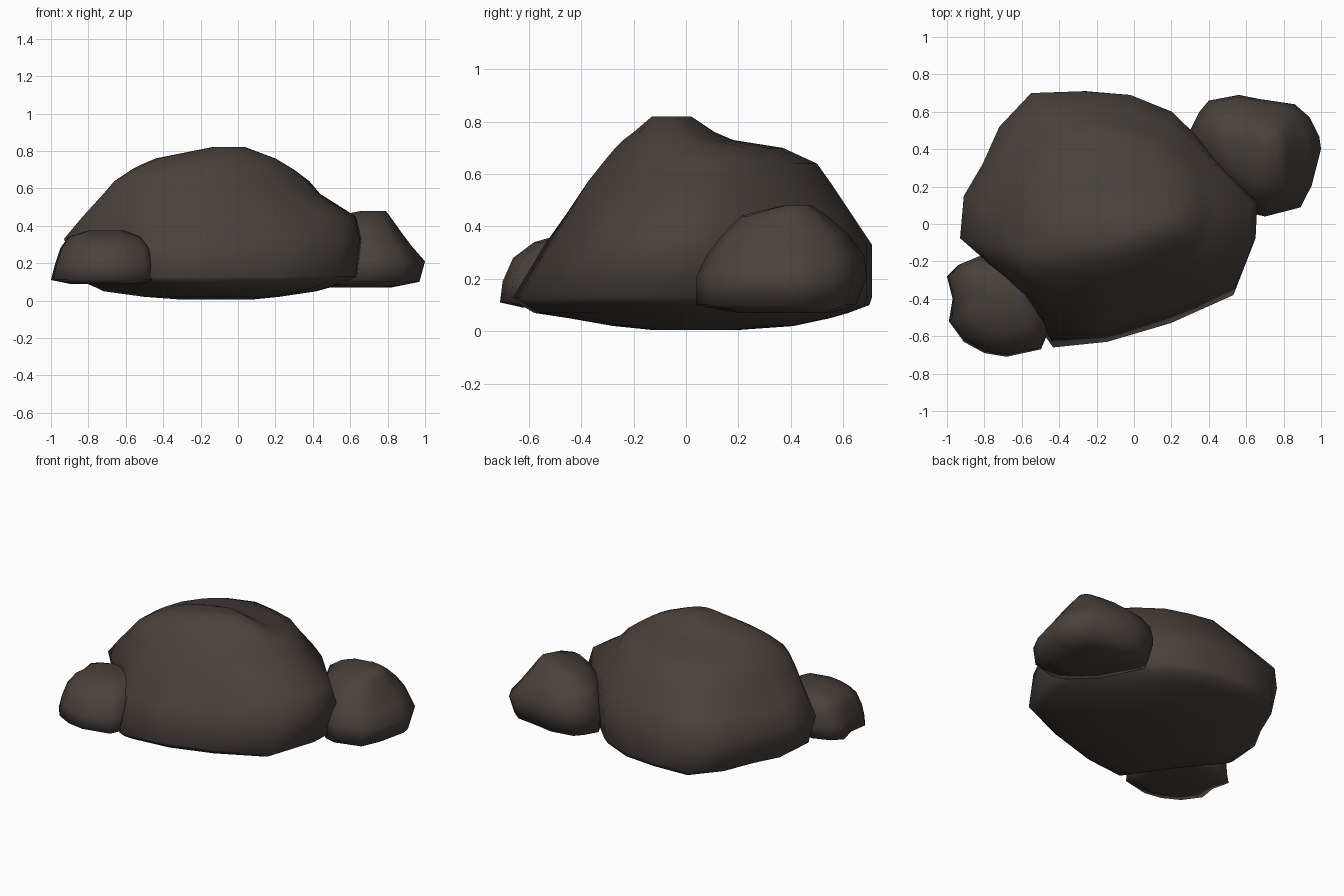
import bpy
import bmesh
from mathutils import Vector

default_cube = bpy.data.objects.get("Cube")
if default_cube:
    bpy.data.objects.remove(default_cube, do_unlink=True)


def make_material(name, colour):
    material = bpy.data.materials.new(name)
    material.use_nodes = True
    material.diffuse_color = colour
    shader = material.node_tree.nodes["Principled BSDF"]
    shader.inputs["Base Color"].default_value = colour
    shader.inputs["Roughness"].default_value = 0.9
    return material


stone = make_material("dark brown stone", (0.065, 0.052, 0.044, 1))


def signed_share(value, middle, low, high):
    """Place a value between -1 at low, 0 at the middle and 1 at high."""
    reach = high - middle if value > middle else middle - low
    return (value - middle) / reach


def spread(share, middle, low, high):
    """Undo signed_share with new limits."""
    return middle + share * (high - middle if share > 0 else middle - low)


def normalise(outline, centre):
    """Scale an outline to run from -1 to 1 on both axes about the centre."""
    xs = [point[0] for point in outline]
    ys = [point[1] for point in outline]
    return [Vector((signed_share(x, centre[0], min(xs), max(xs)),
                    signed_share(y, centre[1], min(ys), max(ys))))
            for x, y in outline]


def make_rock(name, centre, outline, levels, crown_outline=None):
    """Loft a footprint through levels of (z, left, right, front, back, blend).

    All sizes are in hundredths of a unit. Blend turns the footprint into
    the crown outline, or into an ellipse when there is none."""
    cx, cy = centre
    footprint = normalise(outline, centre)
    if crown_outline:
        crown = normalise(crown_outline, centre)
    else:
        crown = [point.normalized() for point in footprint]

    bm = bmesh.new()
    rings = []
    for z, left, right, front, back, blend in levels:
        ring = []
        for base, top in zip(footprint, crown):
            share = base.lerp(top, blend)
            position = Vector((spread(share.x, cx, left, right),
                               spread(share.y, cy, front, back), z))
            ring.append(bm.verts.new(position / 100))
        rings.append(ring)

    # Side bands between neighbouring levels
    count = len(outline)
    for lower, upper in zip(rings, rings[1:]):
        for i in range(count):
            j = (i + 1) % count
            bm.faces.new((lower[i], lower[j], upper[j], upper[i]))

    # Underside and crown
    bm.faces.new(list(reversed(rings[0])))
    bm.faces.new(rings[-1])
    bmesh.ops.recalc_face_normals(bm, faces=bm.faces[:])
    for face in bm.faces:
        face.smooth = True

    mesh = bpy.data.meshes.new(name)
    bm.to_mesh(mesh)
    bm.free()
    mesh.materials.append(stone)
    rock = bpy.data.objects.new(name, mesh)
    bpy.context.collection.objects.link(rock)
    return rock


# Main boulder: steep front, bulging left shoulder, lower ledge at the back
make_rock(
    "large_boulder", (-6, -6),
    [(-93, -8), (-82, -20), (-64, -42), (-46, -66), (-15, -63), (20, -53),
     (54, -38), (64, -8), (65, 12), (42, 35), (32, 48), (20, 60), (-2, 69),
     (-27, 71), (-55, 70), (-72, 52), (-81, 32), (-91, 15)],
    [(0.5, -30, 7, -13, 20, 0.5), (2, -50, 22, -28, 41, 0.3),
     (5, -72, 42, -45, 55, 0.1), (7, -76, 49, -58, 62, 0),
     (10, -83, 58, -63, 70, 0), (13, -87, 64, -66, 71, 0),
     (33, -93, 66, -54, 71, 0), (45, -83, 63, -46, 63, 0.3),
     (57, -72, 44, -38, 55, 0.7), (64, -66, 38, -32, 50, 1),
     (70, -57, 30, -27, 37, 1), (73, -51, 25, -24, 18, 1),
     (76, -44, 20, -20, 11, 1), (82, -14, 4, -13, 2, 1)],
    [(-66, -12), (-64, -20), (-55, -27), (-40, -31), (-15, -32), (5, -28),
     (20, -20), (34, -8), (38, 8), (33, 22), (24, 32), (10, 42), (-6, 47),
     (-22, 50), (-38, 45), (-50, 35), (-60, 20), (-65, 4)])

# Low rock at the front right
make_rock(
    "small_front_rock", (-70, -36),
    [(-100, -28), (-97, -40), (-99, -52), (-91, -63), (-80, -69), (-68, -71),
     (-49, -67), (-45, -58), (-43, -38), (-48, -20), (-83, -18), (-94, -22)],
    [(9, -90, -52, -62, -25, 0), (11, -100, -44, -71, -18, 0),
     (19, -98, -44, -70, -17, 0), (28, -95, -46, -66, -18, 0),
     (34, -91, -51, -58, -22, 0.1), (37.5, -80, -61, -46, -28, 0.3)])

# Taller rock at the back left
make_rock(
    "medium_back_rock", (70, 42),
    [(30, 50), (45, 20), (62, 5), (70, 3), (89, 8), (95, 20), (100, 40),
     (99, 47), (94, 57), (86, 64), (66, 67), (56, 69), (40, 66), (35, 60)],
    [(7, 46, 82, 20, 56, 0.2), (10, 32, 97, 4, 65, 0),
     (21, 30, 100, 4, 69, 0), (29, 32, 93, 8, 68, 0),
     (37, 36, 87, 14, 62, 0), (44, 46, 82, 21, 54, 0.1),
     (48, 66, 79, 37, 48, 0.2)])
